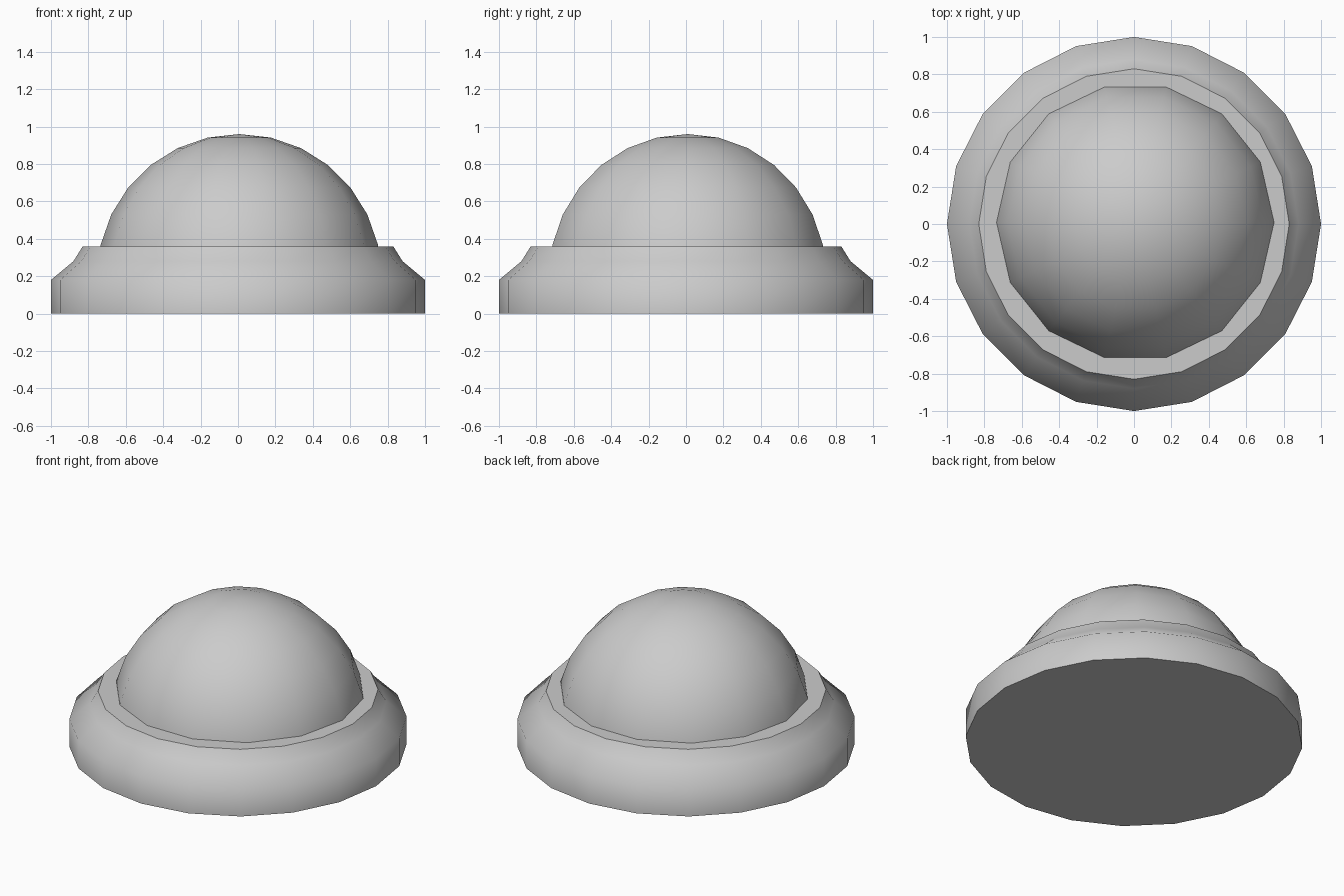
import bpy
import bmesh
from math import sin, cos, pi, radians

if "Cube" in bpy.data.objects:
    bpy.data.objects.remove(bpy.data.objects["Cube"])


def lathe(name, profile, sides, centre=(0, 0), pole=None):
    """Revolve (radius, z) points from bottom to top; end in a pole or a flat cap."""
    bm = bmesh.new()
    rings = []
    for r, z in profile:
        rings.append([bm.verts.new((centre[0] + r * cos(2 * pi * i / sides),
                                    centre[1] + r * sin(2 * pi * i / sides), z))
                      for i in range(sides)])
    for a, b in zip(rings, rings[1:]):
        for i in range(sides):
            j = (i + 1) % sides
            bm.faces.new((a[i], a[j], b[j], b[i]))
    bm.faces.new(rings[0][::-1])
    if pole is None:
        bm.faces.new(rings[-1])
    else:
        tip = bm.verts.new((centre[0], centre[1], pole))
        for i in range(sides):
            bm.faces.new((rings[-1][i], rings[-1][(i + 1) % sides], tip))
    mesh = bpy.data.meshes.new(name)
    bm.to_mesh(mesh)
    bm.free()
    obj = bpy.data.objects.new(name, mesh)
    bpy.context.collection.objects.link(obj)
    bpy.ops.object.select_all(action='DESELECT')
    obj.select_set(True)
    bpy.context.view_layer.objects.active = obj
    bpy.ops.object.shade_smooth_by_angle(angle=radians(55))
    return obj


# Round base with sloped shoulder and flat top ledge
lathe("base", [(1, 0), (1, 0.18), (0.88, 0.28), (0.83, 0.36)], 20)

# Dome: upper half of a 14-sided sphere, sunk into the base
R, Z, N = 0.76, 0.2, 14
dome_profile = [(R * cos(pi * k / N), Z + R * sin(pi * k / N)) for k in range(N // 2)]
lathe("dome", dome_profile, N, centre=(0.007, 0.009), pole=Z + R)
